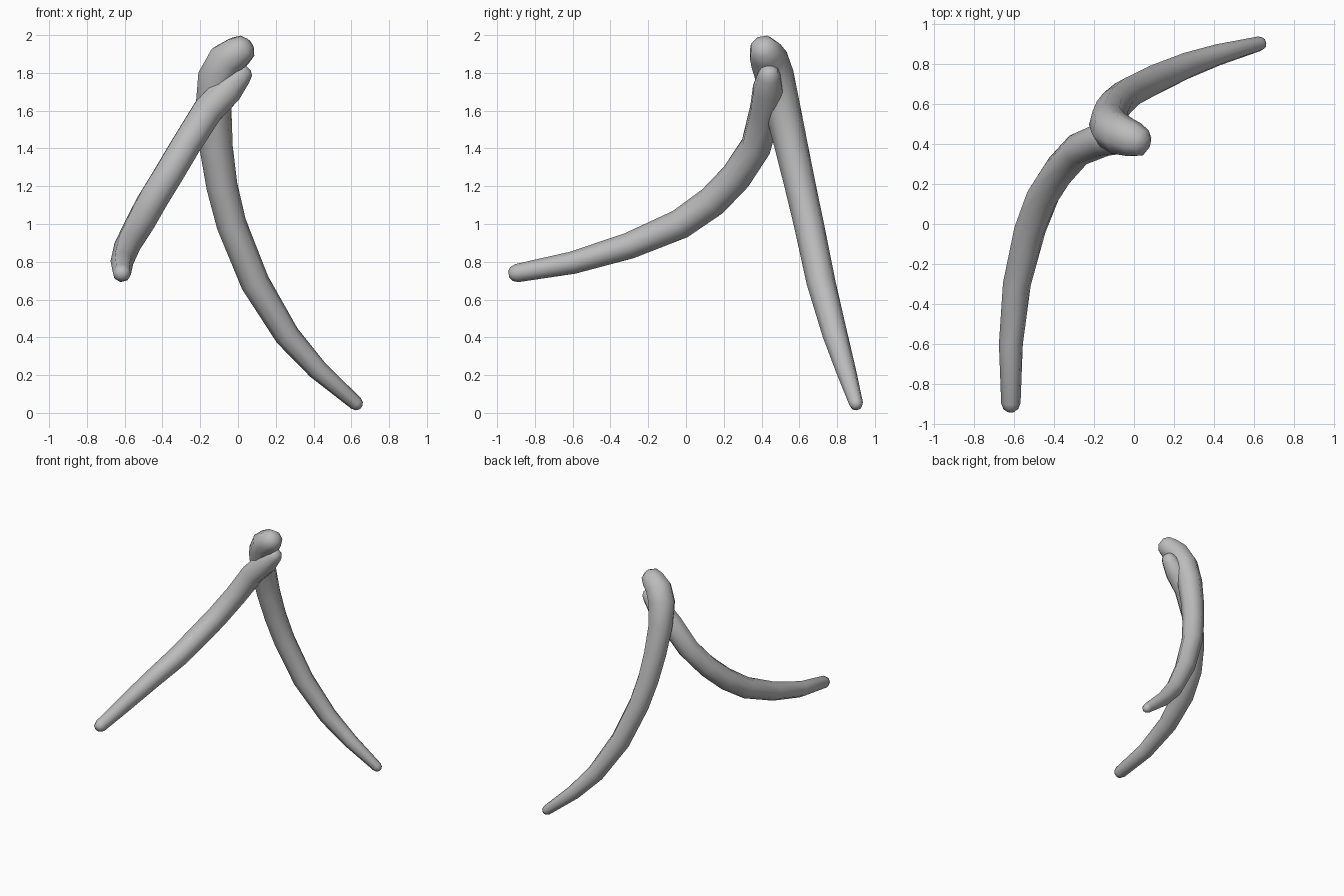
import bpy, bmesh, math
from mathutils import Vector

cube = bpy.data.objects.get("Cube")
if cube:
    bpy.data.objects.remove(cube, do_unlink=True)

SIDES = 8

grey = bpy.data.materials.new("plain_grey")
grey.use_nodes = True
grey.diffuse_color = (0.5, 0.5, 0.5, 1)
grey.node_tree.nodes["Principled BSDF"].inputs["Base Color"].default_value = (0.5, 0.5, 0.5, 1)


def rounded_ends(path):
    """Add shrinking rings past both ends so the tube closes in a dome."""
    pts = [(Vector(p[:3]), p[3]) for p in path]

    def dome(end, inner):
        out = (end[0] - inner[0]).normalized()
        return [(end[0] + out * end[1] * math.sin(a), end[1] * math.cos(a))
                for a in (math.radians(40), math.radians(70))]

    return dome(pts[0], pts[1])[::-1] + pts + dome(pts[-1], pts[-2])


def tapered_tube(name, path):
    rings = rounded_ends(path)
    bm = bmesh.new()
    loops = []
    side = Vector((0, 1, 0))
    for i, (centre, radius) in enumerate(rings):
        before = rings[max(i - 1, 0)][0]
        after = rings[min(i + 1, len(rings) - 1)][0]
        along = (after - before).normalized()
        # carry the ring frame along the path without twist
        side = (side - along * side.dot(along)).normalized()
        up = along.cross(side)
        loop = []
        for k in range(SIDES):
            a = math.tau * (k + 0.5) / SIDES
            loop.append(bm.verts.new(centre + (side * math.cos(a) + up * math.sin(a)) * radius * 1.04))
        loops.append(loop)
    for a, b in zip(loops, loops[1:]):
        for k in range(SIDES):
            n = (k + 1) % SIDES
            bm.faces.new((a[k], a[n], b[n], b[k]))
    bm.faces.new(loops[0][::-1])
    bm.faces.new(loops[-1])
    bmesh.ops.recalc_face_normals(bm, faces=bm.faces)
    for f in bm.faces:
        f.smooth = True
    mesh = bpy.data.meshes.new(name)
    bm.to_mesh(mesh)
    bm.free()
    mesh.materials.append(grey)
    obj = bpy.data.objects.new(name, mesh)
    bpy.context.collection.objects.link(obj)
    return obj


# x, y, z, radius from the thick hooked end to the thin tip
tapered_tube("rear_horn", [
    (0.0, 0.42, 1.91, 0.087),
    (-0.06, 0.44, 1.87, 0.098),
    (-0.11, 0.47, 1.78, 0.1),
    (-0.13, 0.51, 1.62, 0.092),
    (-0.115, 0.56, 1.4, 0.085),
    (-0.085, 0.605, 1.2, 0.08),
    (-0.035, 0.65, 1.0, 0.077),
    (0.09, 0.715, 0.69, 0.074),
    (0.26, 0.79, 0.41, 0.064),
    (0.42, 0.845, 0.23, 0.052),
    (0.625, 0.9, 0.05, 0.036),
])

tapered_tube("front_horn", [
    (0.015, 0.44, 1.785, 0.06),
    (-0.055, 0.435, 1.71, 0.083),
    (-0.16, 0.42, 1.6, 0.083),
    (-0.28, 0.37, 1.41, 0.08),
    (-0.375, 0.265, 1.25, 0.08),
    (-0.455, 0.14, 1.12, 0.08),
    (-0.52, -0.03, 1.0, 0.077),
    (-0.585, -0.3, 0.885, 0.068),
    (-0.615, -0.6, 0.795, 0.058),
    (-0.615, -0.895, 0.74, 0.047),
])
